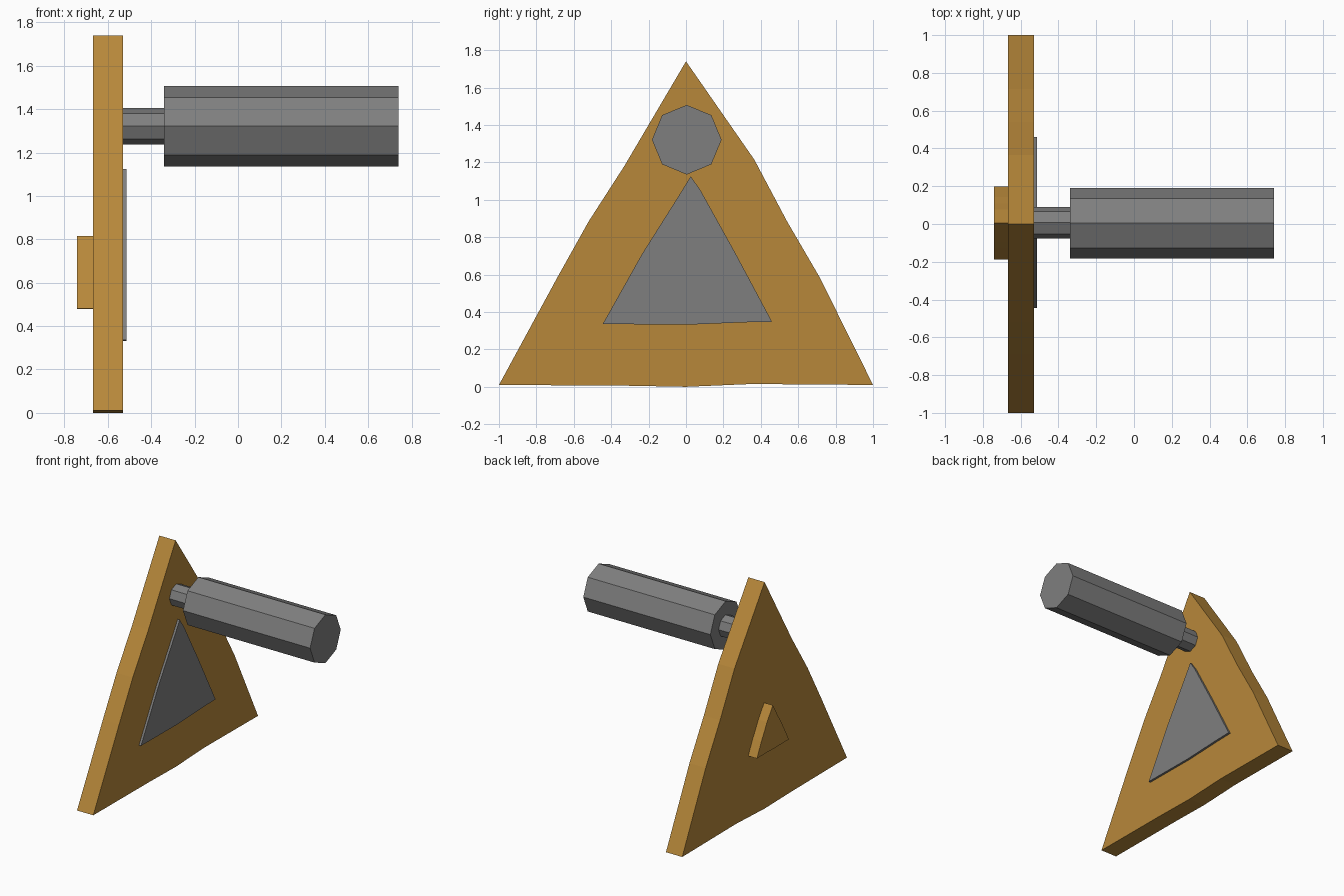
import bpy
import bmesh
from math import cos, sin, pi

if "Cube" in bpy.data.objects:
    bpy.data.objects.remove(bpy.data.objects["Cube"])


def material(name, rgb):
    mat = bpy.data.materials.new(name)
    mat.diffuse_color = (*rgb, 1)
    mat.use_nodes = True
    mat.node_tree.nodes["Principled BSDF"].inputs["Base Color"].default_value = mat.diffuse_color
    return mat


gold = material("gold", (0.474, 0.245, 0.042))
steel = material("dark_grey", (0.212, 0.212, 0.212))


def prism(name, profile, x0, x1, mat):
    """Extrude a closed (y, z) profile along x from x0 to x1."""
    bm = bmesh.new()
    face = bm.faces.new([bm.verts.new((x0, y, z)) for y, z in profile])
    ext = bmesh.ops.extrude_face_region(bm, geom=[face])
    moved = [v for v in ext["geom"] if isinstance(v, bmesh.types.BMVert)]
    bmesh.ops.translate(bm, verts=moved, vec=(x1 - x0, 0, 0))
    # make sure both caps exist
    bmesh.ops.holes_fill(bm, edges=bm.edges[:])
    bmesh.ops.recalc_face_normals(bm, faces=bm.faces[:])
    mesh = bpy.data.meshes.new(name)
    bm.to_mesh(mesh)
    bm.free()
    obj = bpy.data.objects.new(name, mesh)
    bpy.context.collection.objects.link(obj)
    mesh.materials.append(mat)
    return obj


def octagon(y, z, r):
    return [(y + r * cos(i * pi / 4), z + r * sin(i * pi / 4)) for i in range(8)]


# Slightly irregular triangular plate
plate = [(-1, 0.01), (-0.32, 0.006), (0, 0), (0.35, 0.015), (1, 0.01),
         (0.715, 0.585), (0.54, 0.885), (0.365, 1.215), (0, 1.74),
         (-0.33, 1.18), (-0.52, 0.885), (-0.685, 0.59)]
prism("triangle_plate", plate, -0.668, -0.53, gold)

# Thin grey triangular panel on the handle side
panel = [(-0.445, 0.336), (0, 0.332), (0.315, 0.345), (0.46, 0.348),
         (0.26, 0.722), (0.075, 1.055), (0.025, 1.125),
         (-0.03, 1.035), (-0.235, 0.71)]
prism("front_panel", panel, -0.53, -0.513, steel)

# Small raised boss on the back, a reduced copy of the plate outline
boss = [(0.194 * y + 0.005, 0.478 + 0.194 * z) for y, z in plate]
prism("back_boss", boss, -0.742, -0.668, gold)

# Octagonal neck and handle
prism("handle_neck", octagon(0.007, 1.321, 0.083), -0.53, -0.34, steel)
prism("handle_grip", octagon(0.004, 1.321, 0.186), -0.34, 0.74, steel)
